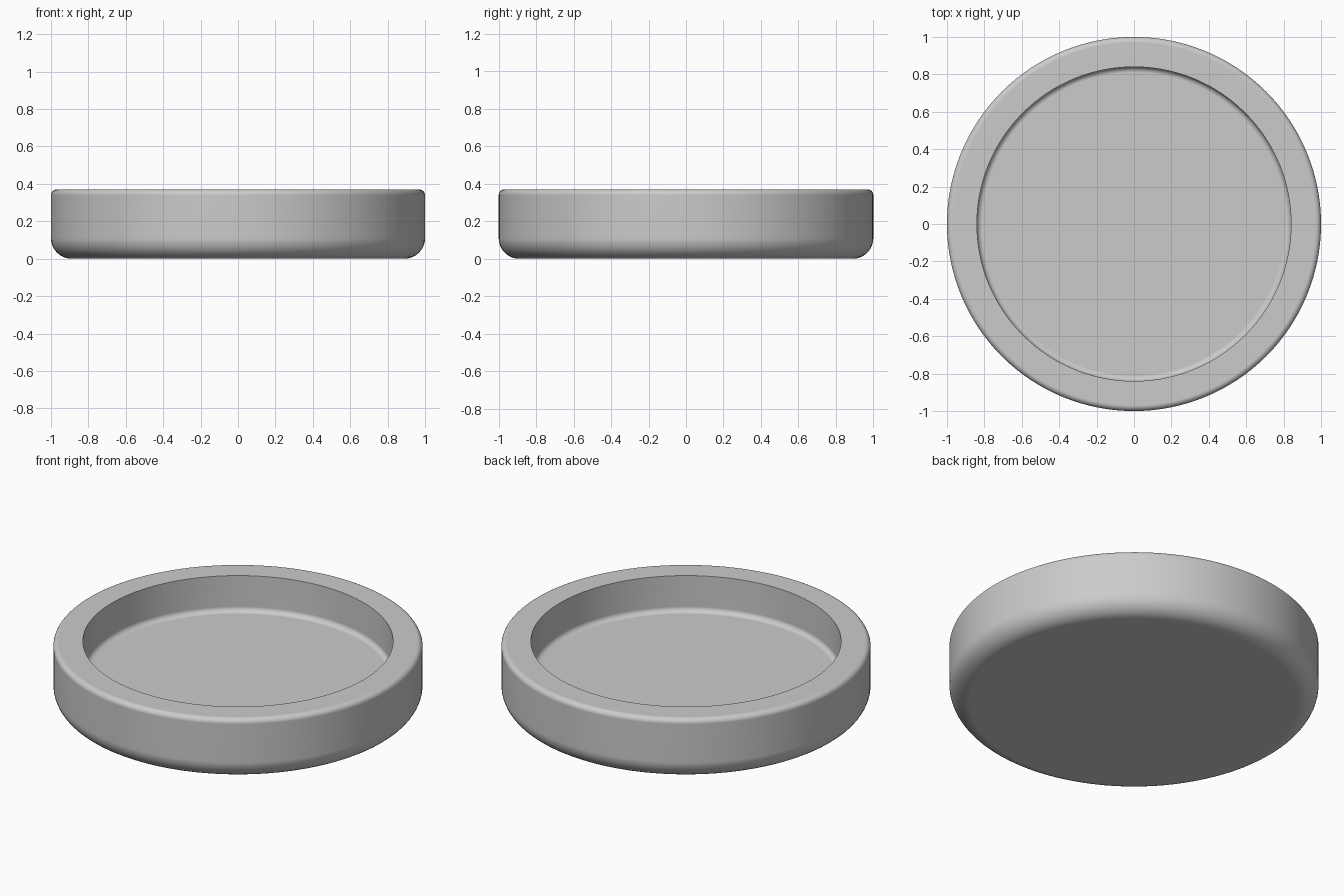
import bpy
import bmesh
from math import sin, cos, radians, pi

if "Cube" in bpy.data.objects:
    bpy.data.objects.remove(bpy.data.objects["Cube"], do_unlink=True)

HEIGHT, OUTER, INNER, FLOOR = 0.37, 1.0, 0.84, 0.155
FOOT_ROUND, LIP_ROUND, FLOOR_ROUND = 0.11, 0.03, 0.03
SEGMENTS = 128


def arc(cx, cz, r, start, end, steps=8):
    """Points along a rounded corner of the profile."""
    angles = [radians(start + (end - start) * i / steps) for i in range(steps + 1)]
    return [(cx + r * cos(a), cz + r * sin(a)) for a in angles]


# Half cross-section, from the underside centre round to the floor centre
profile = [(0, 0)]
profile += arc(OUTER - FOOT_ROUND, FOOT_ROUND, FOOT_ROUND, -90, 0, 10)
profile += arc(OUTER - LIP_ROUND, HEIGHT - LIP_ROUND, LIP_ROUND, 0, 90)
profile += [(INNER, HEIGHT)]
profile += arc(INNER - FLOOR_ROUND, FLOOR + FLOOR_ROUND, FLOOR_ROUND, 0, -90)
profile += [(0, FLOOR)]

# Turn the profile into a solid dish
bm = bmesh.new()
verts = [bm.verts.new((x, 0, z)) for x, z in profile]
edges = [bm.edges.new(pair) for pair in zip(verts, verts[1:])]
bmesh.ops.spin(bm, geom=verts + edges, cent=(0, 0, 0), axis=(0, 0, 1),
               angle=2 * pi, steps=SEGMENTS)
bmesh.ops.remove_doubles(bm, verts=bm.verts[:], dist=0.0005)
bmesh.ops.recalc_face_normals(bm, faces=bm.faces[:])
mesh = bpy.data.meshes.new("round_dish")
bm.to_mesh(mesh)
bm.free()
dish = bpy.data.objects.new("round_dish", mesh)
bpy.context.collection.objects.link(dish)

# Plain grey material
grey = bpy.data.materials.new("light_grey")
grey.use_nodes = True
colour = (0.6, 0.6, 0.6, 1)
grey.diffuse_color = colour
grey.node_tree.nodes["Principled BSDF"].inputs["Base Color"].default_value = colour
mesh.materials.append(grey)

# Smooth rounded corners, crisp inner lip, flat floor
bpy.ops.object.select_all(action='DESELECT')
dish.select_set(True)
bpy.context.view_layer.objects.active = dish
bpy.ops.object.shade_smooth_by_angle(angle=radians(30))
weighted = dish.modifiers.new("flat_shading_on_large_faces", 'WEIGHTED_NORMAL')
weighted.keep_sharp = True
